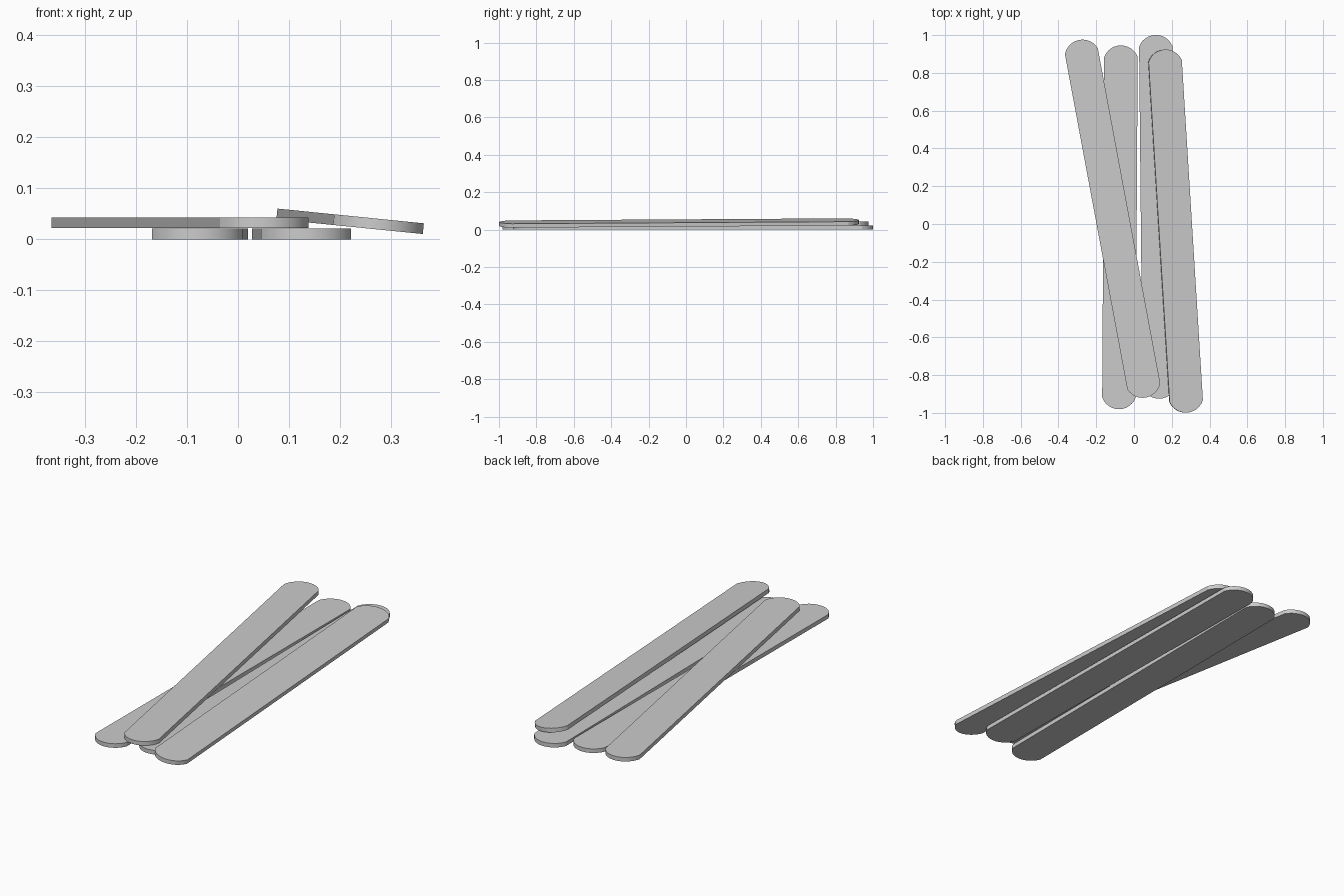
import bpy, bmesh, math
from mathutils import Matrix, Vector

if "Cube" in bpy.data.objects:
    bpy.data.objects.remove(bpy.data.objects["Cube"])

HALF_W, STRAIGHT, TIP, THICK = 0.0885, 0.902, 0.963, 0.021
SEG = 12

def outline():
    """Stick profile: straight sides with shallow arc ends."""
    sag = TIP - STRAIGHT
    r = (HALF_W ** 2 + sag ** 2) / (2 * sag)
    a = math.asin(HALF_W / r)
    arc = [(r * math.sin(t), TIP - r + r * math.cos(t))
           for t in (a - 2 * a * i / SEG for i in range(SEG + 1))]
    return arc + [(-x, -y) for x, y in arc]

def stick(name, centre, turn, roll=0.0):
    bm = bmesh.new()
    face = bm.faces.new([bm.verts.new((x, y, -THICK / 2)) for x, y in outline()])
    top = bmesh.ops.extrude_face_region(bm, geom=[face])
    bmesh.ops.translate(bm, vec=(0, 0, THICK),
                        verts=[v for v in top["geom"] if isinstance(v, bmesh.types.BMVert)])
    bmesh.ops.recalc_face_normals(bm, faces=bm.faces)
    mesh = bpy.data.meshes.new(name)
    bm.to_mesh(mesh)
    bm.free()
    ob = bpy.data.objects.new(name, mesh)
    bpy.context.collection.objects.link(ob)
    ob.matrix_world = (Matrix.Translation(Vector(centre))
                       @ Matrix.Rotation(roll, 4, 'Y') @ Matrix.Rotation(turn, 4, 'Z'))
    bpy.ops.object.select_all(action='DESELECT')
    ob.select_set(True)
    bpy.context.view_layer.objects.active = ob
    bpy.ops.object.shade_smooth_by_angle(angle=math.radians(15))
    return ob

# Two sticks lying flat side by side
stick("lower_left_stick", (-0.0745, -0.0175, 0.0105), -0.006)
stick("lower_right_stick", (0.1245, 0.038, 0.0105), 0.010)
# Stick lying diagonally across them
stick("crossing_stick", (-0.1135, 0.028, 0.0325), math.radians(10.55))
# Stick leaning off the right edge
stick("leaning_stick", (0.220, -0.0375, 0.0353), 0.0622, 0.1005)
